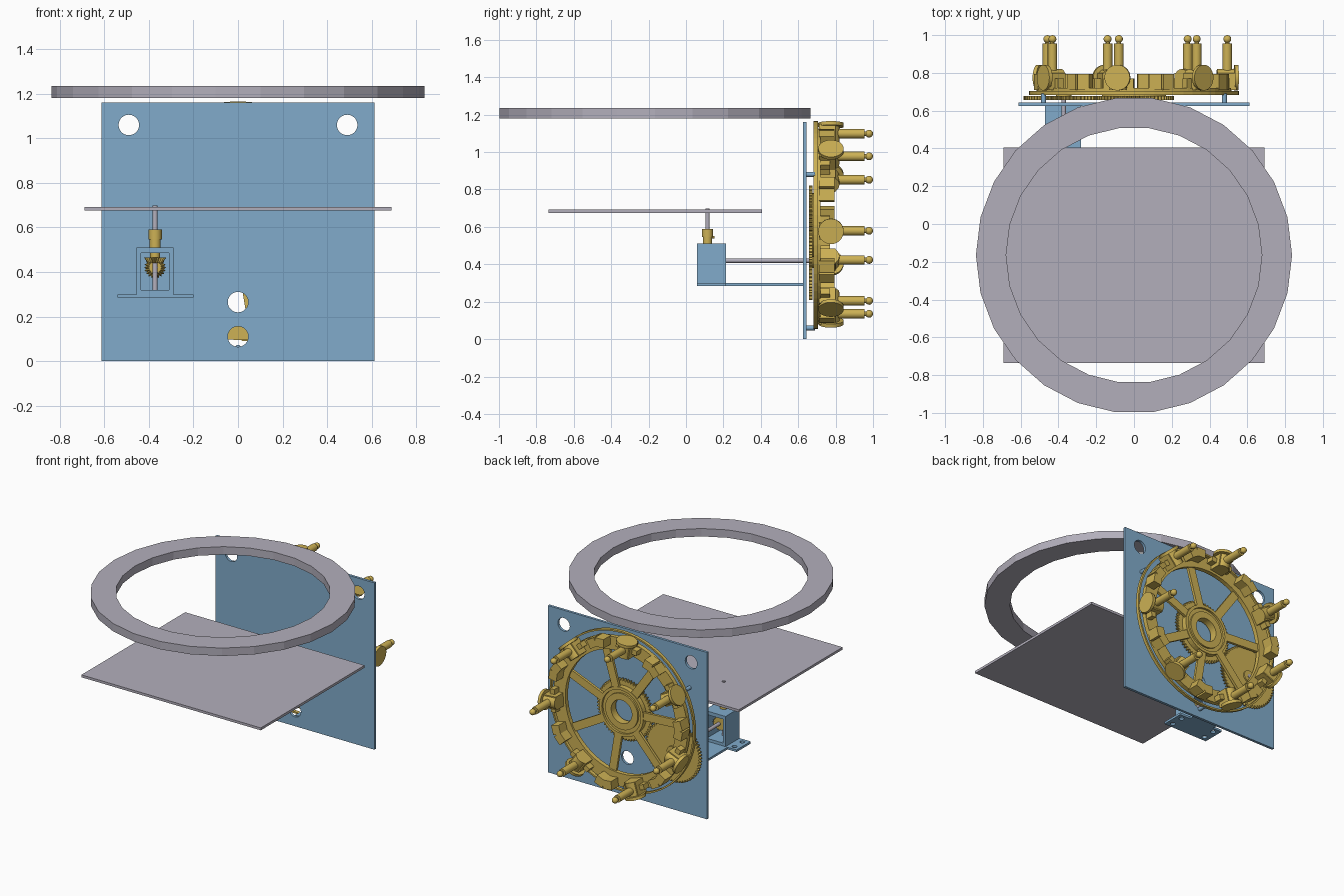
import bpy, bmesh, math
from mathutils import Vector, Matrix

if "Cube" in bpy.data.objects:
    bpy.data.objects.remove(bpy.data.objects["Cube"])


def material(name, col):
    m = bpy.data.materials.new(name)
    m.diffuse_color = (*col, 1)
    m.use_nodes = True
    m.node_tree.nodes["Principled BSDF"].inputs["Base Color"].default_value = m.diffuse_color
    return m


BLUE = material("steel_blue", (0.22, 0.41, 0.60))
GOLD = material("brass", (0.61, 0.44, 0.09))
GREY = material("pale_grey", (0.45, 0.43, 0.50))

# Local z axis of a part turned onto each world axis
AXIS = {'X': Matrix.Rotation(math.pi / 2, 4, 'Y'),
        'Y': Matrix.Rotation(-math.pi / 2, 4, 'X'),
        'Z': Matrix.Identity(4)}


def finish(bm, name, mat, smooth=False):
    bmesh.ops.recalc_face_normals(bm, faces=bm.faces)
    me = bpy.data.meshes.new(name)
    bm.to_mesh(me)
    bm.free()
    me.materials.append(mat)
    ob = bpy.data.objects.new(name, me)
    bpy.context.collection.objects.link(ob)
    if smooth:
        bpy.ops.object.select_all(action='DESELECT')
        bpy.context.view_layer.objects.active = ob
        ob.select_set(True)
        bpy.ops.object.shade_smooth_by_angle(angle=math.radians(35))
    return ob


def add_box(bm, lo, hi, m=Matrix.Identity(4)):
    lo, hi = Vector(lo), Vector(hi)
    bmesh.ops.create_cube(bm, size=1, matrix=m @ Matrix.Translation((lo + hi) / 2)
                          @ Matrix.Diagonal((*(hi - lo), 1)))


def add_cyl(bm, start, length, r, axis, seg=24, r2=None, m=Matrix.Identity(4)):
    mat = m @ Matrix.Translation(start) @ AXIS[axis] @ Matrix.Translation((0, 0, length / 2))
    bmesh.ops.create_cone(bm, cap_ends=True, segments=seg, radius1=r,
                          radius2=r if r2 is None else r2, depth=length, matrix=mat)


def add_ring(bm, start, length, outer, inner, axis, seg=48, phase=0.0):
    """Tube; outer is a list of radii repeated round the circle (for teeth)."""
    mat = Matrix.Translation(start) @ AXIS[axis]
    loops = []
    for radii, h in ((outer, 0), (outer, length), ([inner], length), ([inner], 0)):
        loops.append([bm.verts.new(mat @ Vector((
            radii[i % len(radii)] * math.cos(phase + 2 * math.pi * i / seg),
            radii[i % len(radii)] * math.sin(phase + 2 * math.pi * i / seg), h)))
            for i in range(seg)])
    for k in range(4):
        a, b = loops[k], loops[(k + 1) % 4]
        for i in range(seg):
            j = (i + 1) % seg
            bm.faces.new((a[i], a[j], b[j], b[i]))


def box(name, lo, hi, mat):
    bm = bmesh.new()
    add_box(bm, lo, hi)
    return finish(bm, name, mat)


def cyl(name, start, length, r, axis, mat, seg=24):
    bm = bmesh.new()
    add_cyl(bm, start, length, r, axis, seg)
    return finish(bm, name, mat, True)


def ring(name, start, length, outer, inner, axis, mat, seg=48, phase=0.0):
    bm = bmesh.new()
    add_ring(bm, start, length, outer, inner, axis, seg, phase)
    return finish(bm, name, mat)


def drill(ob, holes, axis, depth):
    bm = bmesh.new()
    for start, r in holes:
        add_cyl(bm, start, depth, r, axis, 32)
    cutter = finish(bm, ob.name + "_cutter", ob.data.materials[0])
    cutter.hide_render = True
    mod = ob.modifiers.new("holes", 'BOOLEAN')
    mod.operation, mod.solver, mod.object = 'DIFFERENCE', 'EXACT', cutter
    bpy.ops.object.select_all(action='DESELECT')
    bpy.context.view_layer.objects.active = ob
    ob.select_set(True)
    bpy.ops.object.modifier_apply(modifier=mod.name)
    bpy.data.objects.remove(cutter)


# Upper ring and flat table
ring("upper_ring", (0, -0.165, 1.18), 0.055, [0.837], 0.677, 'Z', GREY, 26)
box("table", (-0.69, -0.735, 0.675), (0.69, 0.405, 0.692), GREY)

# Back panel with four round holes
panel = box("back_panel", (-0.612, 0.625, 0), (0.612, 0.643, 1.16), BLUE)
drill(panel, [((x, 0.6, z), 0.046) for x, z in
              ((-0.49, 1.06), (0.49, 1.06), (0, 0.265), (0, 0.11))], 'Y', 0.1)

# Gearbox: square tube on a base plate with drilled ears
SX, SY, SZ = -0.372, 0.115, 0.42
bm = bmesh.new()
add_box(bm, (-0.455, 0.06, 0.30), (-0.435, 0.215, 0.51))
add_box(bm, (-0.31, 0.06, 0.30), (-0.29, 0.215, 0.51))
add_box(bm, (-0.435, 0.06, 0.485), (-0.31, 0.215, 0.51))
add_box(bm, (-0.435, 0.06, 0.30), (-0.31, 0.215, 0.32))
finish(bm, "gearbox_housing", BLUE)
ears = box("gearbox_ears", (-0.54, 0.06, 0.285), (-0.20, 0.215, 0.30), BLUE)
drill(ears, [((x, y, 0.25), 0.016) for x in (-0.50, -0.24) for y in (0.095, 0.18)], 'Z', 0.1)
box("base_arm", (-0.47, 0.215, 0.285), (-0.28, 0.625, 0.30), BLUE)

# Shafts, coupling and bevel gears
cyl("upright_shaft", (SX, SY, 0.32), 0.378, 0.011, 'Z', GREY)
cyl("drive_shaft", (SX, 0.14, SZ), 0.55, 0.012, 'Y', GREY)
bm = bmesh.new()
add_cyl(bm, (SX, SY, 0.51), 0.035, 0.025, 'Z')
add_cyl(bm, (SX, SY, 0.545), 0.045, 0.03, 'Z')
add_cyl(bm, (SX, SY + 0.02, 0.545), 0.018, 0.006, 'Y', 12)
add_cyl(bm, (SX, SY, 0.45), 0.06, 0.022, 'Z')
finish(bm, "coupling", GOLD, True)


def bevel_gear(name, pos, axis, sign):
    bm = bmesh.new()
    m = Matrix.Translation(pos) @ AXIS[axis]
    bmesh.ops.create_cone(bm, cap_ends=True, segments=40, radius1=0.032, radius2=0.05,
                          depth=0.025, matrix=m)
    inv = m.inverted()
    for v in list(bm.verts):       # every other pair of points drawn in as tooth gaps
        p = inv @ v.co
        if round(math.degrees(math.atan2(p.y, p.x)) / 9) % 2:
            v.co = m @ Vector((p.x * 0.8, p.y * 0.8, p.z))
    finish(bm, name, GOLD)


bevel_gear("upright_bevel_gear", (SX, SY, 0.452), 'Z', 1)
bevel_gear("drive_bevel_gear", (SX, 0.155, SZ), 'Y', 1)

# Pair of equal spur gears
CZ = 0.61
TEETH = [0.212, 0.212, 0.198, 0.198]
ring("drive_gear", (SX, 0.657, SZ), 0.02, TEETH, 0.012, 'Y', GOLD, 240)
cyl("drive_gear_boss", (SX, 0.675, SZ), 0.012, 0.04, 'Y', GOLD)
ring("wheel_gear", (0, 0.657, CZ), 0.02, TEETH, 0.08, 'Y', GOLD, 240)

# Wheel: stepped hub, rim, thin outer hoop and seven spokes
bm = bmesh.new()
add_ring(bm, (0, 0.677, CZ), 0.02, [0.17], 0.08, 'Y')
add_ring(bm, (0, 0.697, CZ), 0.012, [0.125], 0.08, 'Y')
add_ring(bm, (0, 0.697, CZ), 0.015, [0.17], 0.15, 'Y')
finish(bm, "wheel_hub", GOLD)
ring("wheel_rim", (0, 0.69, CZ), 0.03, [0.515], 0.425, 'Y', GOLD, 64)
ring("outer_hoop", (0, 0.683, CZ), 0.022, [0.556], 0.545, 'Y', GOLD, 64)

START, STEP = math.radians(99.3), 2 * math.pi / 7


def radial(a):
    """Local x points outward, local y along +y (depth), local z along the rim."""
    return Matrix.Translation((0, 0, CZ)) @ Matrix.Rotation(-a, 4, 'Y')


bm = bmesh.new()
for i in range(7):
    add_box(bm, (0.155, 0.69, -0.028), (0.44, 0.708, 0.028), radial(START + (i + 0.5) * STEP))
finish(bm, "wheel_spokes", GOLD)

# Seven holders on the rim: block, side arms, round face plate and ball-ended pin
for i in range(7):
    m = radial(START + i * STEP)
    bm = bmesh.new()
    add_box(bm, (0.44, 0.71, -0.045), (0.54, 0.80, 0.045), m)
    for s in (-1, 1):
        tilt = m @ Matrix.Rotation(-s * 0.2, 4, 'Y')
        lo, hi = sorted((s * 0.06, s * 0.125))
        add_box(bm, (0.455, 0.71, lo), (0.515, 0.795, hi), tilt)
        lo, hi = sorted((s * 0.03, s * 0.08))
        add_box(bm, (0.47, 0.71, lo), (0.505, 0.77, hi), m)
    finish(bm, f"holder_block_{i + 1}", GOLD)
    bm = bmesh.new()
    add_cyl(bm, (0.532, 0.775, 0), 0.02, 0.068, 'X', 28, m=m)
    add_cyl(bm, (0.44, 0.775, 0), 0.095, 0.045, 'X', 28, m=m)
    finish(bm, f"holder_disc_{i + 1}", GOLD, True)
    bm = bmesh.new()
    add_cyl(bm, (0.495, 0.79, 0), 0.165, 0.025, 'Y', 20, m=m)
    add_cyl(bm, (0.495, 0.955, 0), 0.015, 0.012, 'Y', 16, m=m)
    bmesh.ops.create_uvsphere(bm, u_segments=16, v_segments=10, radius=0.021,
                              matrix=m @ Matrix.Translation((0.495, 0.979, 0)))
    finish(bm, f"holder_pin_{i + 1}", GOLD, True)

# Three posts carrying the outer hoop
for i, deg in enumerate((29.5, 150.5, 270)):
    a = math.radians(deg)
    cyl(f"hoop_post_{i + 1}", (0.55 * math.cos(a), 0.64, CZ + 0.55 * math.sin(a)),
        0.05, 0.013, 'Y', BLUE)
